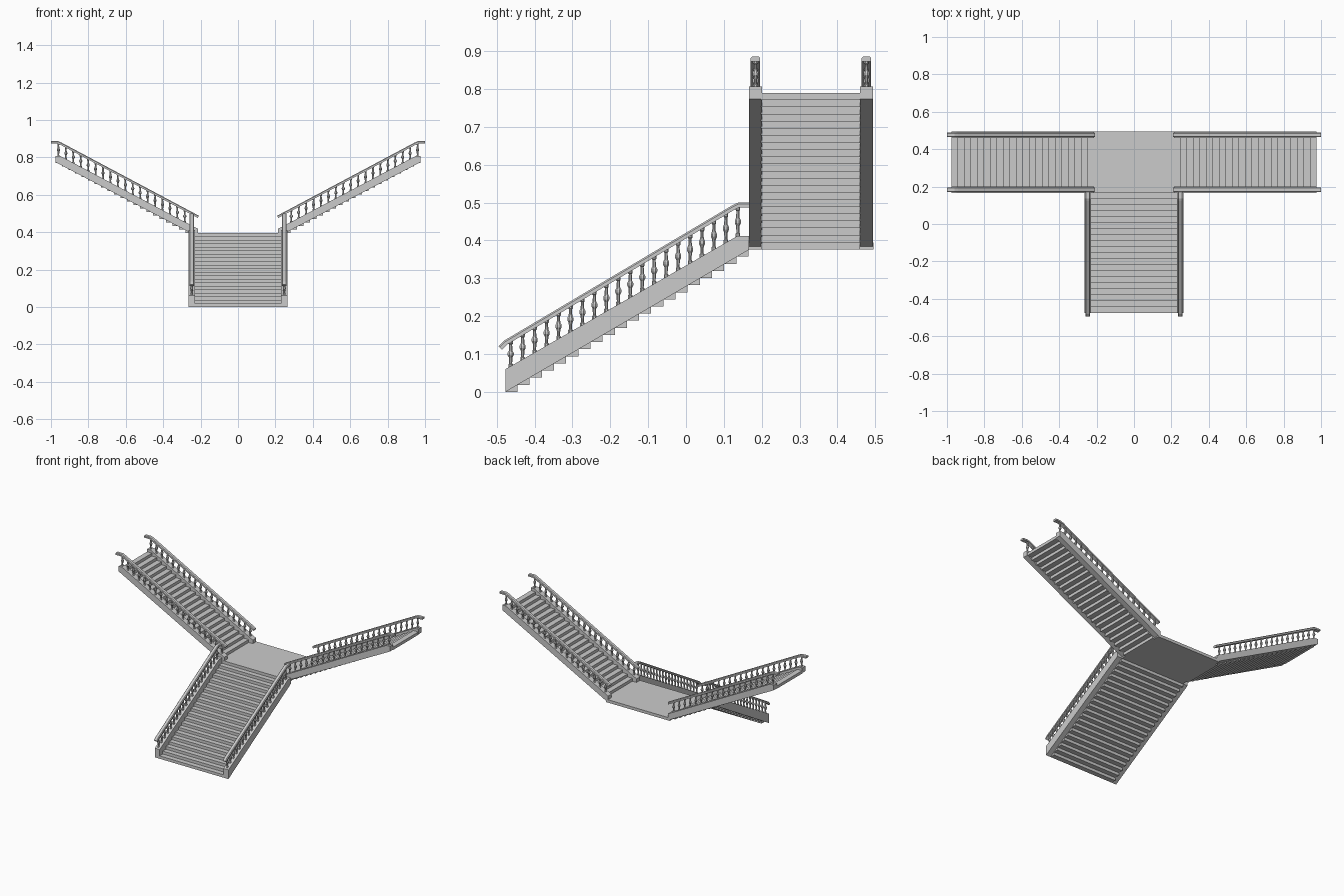
import bpy, bmesh, math
from mathutils import Vector

if "Cube" in bpy.data.objects:
    bpy.data.objects.remove(bpy.data.objects["Cube"])

RISE = 0.0188
LAND = 20 * RISE            # underside of the landing


def finish(bm, name, smooth=False):
    bmesh.ops.recalc_face_normals(bm, faces=bm.faces)
    for f in bm.faces:
        f.smooth = smooth
    me = bpy.data.meshes.new(name)
    bm.to_mesh(me)
    bm.free()
    ob = bpy.data.objects.new(name, me)
    bpy.context.collection.objects.link(ob)
    return ob


def along_y(s, t, z):       # main flight: travel along y, across x
    return Vector((t, s, z))


def along_x(side):          # side flights: travel outward along x, across y
    return lambda s, t, z: Vector((side * s, t, z))


def prism(bm, place, profile, t0, t1):
    """Extrude a side profile of (travel, height) points across t0..t1."""
    a = [bm.verts.new(place(s, t0, z)) for s, z in profile]
    b = [bm.verts.new(place(s, t1, z)) for s, z in profile]
    n = len(profile)
    bm.faces.new(a)
    bm.faces.new(b[::-1])
    for i in range(n):
        j = (i + 1) % n
        bm.faces.new((a[i], a[j], b[j], b[i]))


def steps(name, place, s0, z0, run, count, t0, t1):
    bm = bmesh.new()
    for i in range(count):
        s, z = s0 + i * run, z0 + i * RISE
        prism(bm, place, [(s, z), (s + run, z), (s + run, z + RISE), (s, z + RISE)], t0, t1)
    finish(bm, name)


def stringer(name, place, profile, tc, width=0.035):
    bm = bmesh.new()
    prism(bm, place, profile, tc - width / 2, tc + width / 2)
    finish(bm, name)


def handrail(name, place, path, tc):
    """Sweep a chamfered rail section along a path in the travel plane."""
    w, h, c = 0.0125, 0.0065, 0.004
    sec = [(-w, -h), (w, -h), (w, h - c), (w - c, h), (c - w, h), (-w, h - c)]
    pts = [Vector(p) for p in path]
    bm = bmesh.new()
    rings = []
    for i, p in enumerate(pts):
        d0 = (p - pts[i - 1]).normalized() if i else (pts[1] - p).normalized()
        d1 = (pts[i + 1] - p).normalized() if i < len(pts) - 1 else d0
        d = (d0 + d1).normalized()
        n = Vector((-d.y, d.x)) / d.dot(d0)
        rings.append([bm.verts.new(place(p.x + n.x * v, tc + u, p.y + n.y * v)) for u, v in sec])
    for a, b in zip(rings, rings[1:]):
        for k in range(len(sec)):
            m = (k + 1) % len(sec)
            bm.faces.new((a[k], a[m], b[m], b[k]))
    bm.faces.new(rings[0])
    bm.faces.new(rings[-1][::-1])
    finish(bm, name)


def interp(line, s):
    for (s0, z0), (s1, z1) in zip(line, line[1:]):
        if s <= s1:
            return z0 + (z1 - z0) * (s - s0) / (s1 - s0)
    return line[-1][1]


# turned spindle: (height fraction, radius)
SPINDLE = [(0, .0065), (.14, .0065), (.17, .0042), (.38, .0052), (.46, .0088),
           (.54, .0088), (.62, .0052), (.83, .0042), (.86, .0065), (1, .0065)]


def balusters(name, place, low, rail, tc, s0, s1, count, sides=8):
    bm = bmesh.new()
    for i in range(count):
        s = s0 + (s1 - s0) * i / (count - 1)
        zb, zt = interp(low, s) - 0.006, interp(rail, s)
        rings = []
        for f, r in SPINDLE:
            ring = []
            for k in range(sides):
                a = 2 * math.pi * (k + 0.5) / sides
                ring.append(bm.verts.new(place(s + r * math.cos(a), tc + r * math.sin(a), zb + f * (zt - zb))))
            rings.append(ring)
        for a, b in zip(rings, rings[1:]):
            for k in range(sides):
                m = (k + 1) % sides
                bm.faces.new((a[k], a[m], b[m], b[k]))
        bm.faces.new(rings[0][::-1])
        bm.faces.new(rings[-1])
    finish(bm, name)


# landing
bm = bmesh.new()
prism(bm, along_y, [(0.165, LAND), (0.495, LAND), (0.495, LAND + RISE), (0.165, LAND + RISE)], -0.23, 0.23)
finish(bm, "landing")

# main flight
steps("main_steps", along_y, -0.477, 0, 0.0321, 20, -0.232, 0.232)
main_top = [(-0.477, 0.06), (0.136, 0.412), (0.167, 0.412)]
main_profile = [(-0.477, 0)] + main_top + [(0.167, 0.376)]
main_rail = [(-0.491, 0.116), (-0.477, 0.130), (0.125, 0.487), (0.139, 0.4935), (0.172, 0.4935)]
for side, label in ((-1, "left"), (1, "right")):
    tc = side * 0.2475
    stringer("main_stringer_" + label, along_y, main_profile, tc)
    handrail("main_handrail_" + label, along_y, main_rail, tc)
    balusters("main_balusters_" + label, along_y, main_top, main_rail, tc, -0.463, 0.137, 20)

# side flights, mirrored left and right
side_top = [(0.215, 0.418), (0.95, 0.807), (0.976, 0.807)]
side_profile = [(0.215, LAND)] + side_top + [(0.976, 0.774)]
side_rail = [(0.212, 0.482), (0.228, 0.4905), (0.945, 0.872), (0.962, 0.8795), (1.0, 0.8795)]
for side, label in ((-1, "left"), (1, "right")):
    place = along_x(side)
    steps(label + "_steps", place, 0.21, LAND, 0.0348, 22, 0.198, 0.46)
    for tc, where in ((0.1835, "front"), (0.4765, "back")):
        tag = label + "_" + where
        stringer("side_stringer_" + tag, place, side_profile, tc)
        handrail("side_handrail_" + tag, place, side_rail, tc)
        balusters("side_balusters_" + tag, place, side_top, side_rail, tc, 0.245, 0.96, 19)
